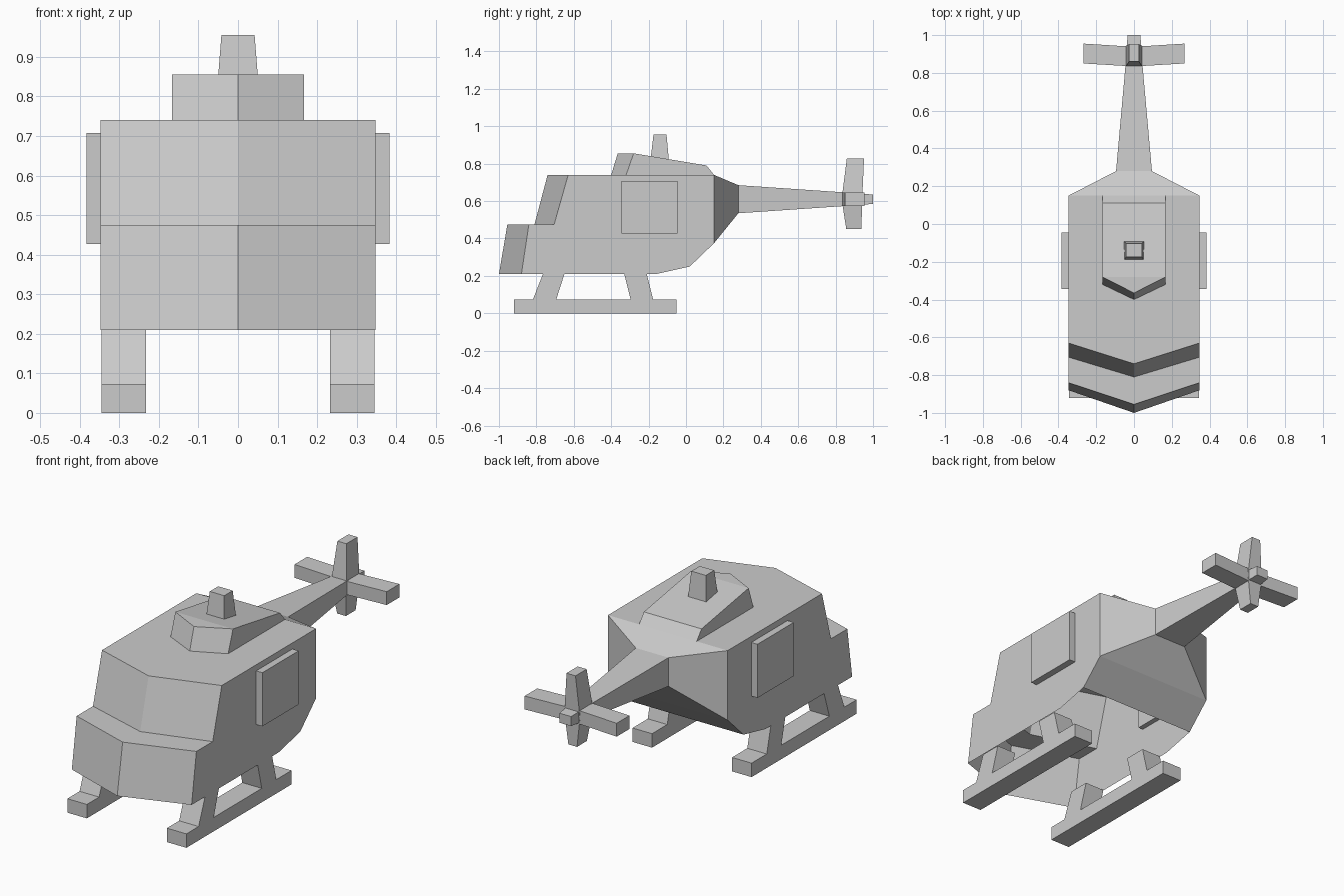
import bpy, bmesh

if "Cube" in bpy.data.objects:
    bpy.data.objects.remove(bpy.data.objects["Cube"], do_unlink=True)

GREY = (0.6, 0.6, 0.6, 1)
mat = bpy.data.materials.new("plain grey")
mat.use_nodes = True
mat.diffuse_color = GREY
mat.node_tree.nodes["Principled BSDF"].inputs["Base Color"].default_value = GREY


def finish(name, bm, mirror=False):
    bmesh.ops.remove_doubles(bm, verts=bm.verts, dist=0.0005)
    bmesh.ops.recalc_face_normals(bm, faces=bm.faces)
    mesh = bpy.data.meshes.new(name)
    bm.to_mesh(mesh)
    bm.free()
    mesh.materials.append(mat)
    ob = bpy.data.objects.new(name, mesh)
    bpy.context.collection.objects.link(ob)
    if mirror:
        ob.modifiers.new("Mirror", 'MIRROR').use_clip = False
    return ob


def face(bm, points):
    return bm.faces.new([bm.verts.new(p) for p in points])


def strip(bm, rows):
    """Skin consecutive rows of points with quads."""
    for a, b in zip(rows, rows[1:]):
        for i in range(len(a) - 1):
            face(bm, (a[i], a[i + 1], b[i + 1], b[i]))


def loft(name, rings, mirror=False):
    """Closed solid through a list of point rings."""
    bm = bmesh.new()
    strip(bm, [r + r[:1] for r in rings])
    face(bm, rings[0])
    face(bm, rings[-1])
    return finish(name, bm, mirror)


def prism(name, profile, x0, x1):
    """Side profile of (y, z) points spanned between two x positions, mirrored."""
    return loft(name, [[(x, y, z) for y, z in profile] for x in (x0, x1)], True)


def ring_y(y, hw, z0, z1):
    return [(-hw, y, z0), (hw, y, z0), (hw, y, z1), (-hw, y, z1)]


def ring_z(z, hw, y0, y1):
    return [(-hw, y0, z), (hw, y0, z), (hw, y1, z), (-hw, y1, z)]


def vee(w, y_mid, y_side, z):
    return [(-w, y_side, z), (0, y_mid, z), (w, y_side, z)]


# Cabin shell: V-shaped stepped nose, roof, tapered rear, open underside
W = 0.347
bm = bmesh.new()
top_rows = [vee(W, -1, -0.88, 0.21), vee(W, -0.955, -0.84, 0.475),
            vee(W, -0.81, -0.705, 0.475), vee(W, -0.74, -0.63, 0.74),
            vee(W, 0.15, 0.15, 0.74), vee(0.095, 0.28, 0.28, 0.685)]
rear_rows = [vee(W, 0.02, 0.02, 0.25), vee(W, 0.15, 0.15, 0.375),
             vee(0.095, 0.28, 0.28, 0.535)]
strip(bm, top_rows)
strip(bm, rear_rows)
for side in (0, 2):
    sill = (top_rows[0][side][0], -0.16, 0.21)
    face(bm, [r[side] for r in top_rows[:5]] +
         [rear_rows[1][side], rear_rows[0][side], sill])
    face(bm, [top_rows[4][side], top_rows[5][side],
              rear_rows[2][side], rear_rows[1][side]])
finish("cabin", bm)

# Engine housing on the roof
H = 0.167
bm = bmesh.new()
rows = [vee(H, -0.40, -0.32, 0.74), vee(H, -0.365, -0.28, 0.855),
        vee(H, -0.28, -0.28, 0.855), vee(H, -0.04, -0.04, 0.815),
        vee(H, 0.11, 0.11, 0.79), vee(H, 0.15, 0.15, 0.74)]
strip(bm, rows)
for side in (0, 2):
    face(bm, [rows[i][side] for i in (0, 1, 3, 4, 5)])
bmesh.ops.dissolve_degenerate(bm, edges=bm.edges, dist=0.0005)
finish("engine_housing", bm)

# Rotor mast
loft("rotor_mast", [ring_z(0.80, 0.054, -0.192, -0.09),
                    ring_z(0.955, 0.042, -0.174, -0.104)])

# Tail boom and its end block
loft("tail_boom", [ring_y(0.28, 0.095, 0.535, 0.685),
                   ring_y(0.84, 0.045, 0.573, 0.647),
                   ring_y(1.0, 0.034, 0.585, 0.635)])

# Tail fins
loft("tail_fin", [ring_z(0.45, 0.025, 0.857, 0.938),
                  ring_z(0.61, 0.045, 0.832, 0.942),
                  ring_z(0.828, 0.026, 0.86, 0.952)])
loft("tail_plane", [[(x, y0, 0.575), (x, y1, 0.575), (x, y1, 0.645), (x, y0, 0.645)]
                    for x, y0, y1 in ((-0.267, 0.85, 0.955), (0, 0.834, 0.938),
                                      (0.267, 0.85, 0.955))])

# Side doors
prism("side_door", [(-0.345, 0.427), (-0.045, 0.427), (-0.045, 0.708), (-0.345, 0.708)],
      0.32, 0.383)

# Landing skids and struts
X0, X1 = 0.232, 0.345
prism("skid", [(-0.92, 0), (-0.05, 0), (-0.05, 0.073), (-0.92, 0.073)], X0, X1)
prism("front_strut", [(-0.82, 0.07), (-0.695, 0.07), (-0.65, 0.21), (-0.765, 0.21)], X0, X1)
prism("rear_strut", [(-0.295, 0.07), (-0.175, 0.07), (-0.21, 0.21), (-0.33, 0.21)], X0, X1)
